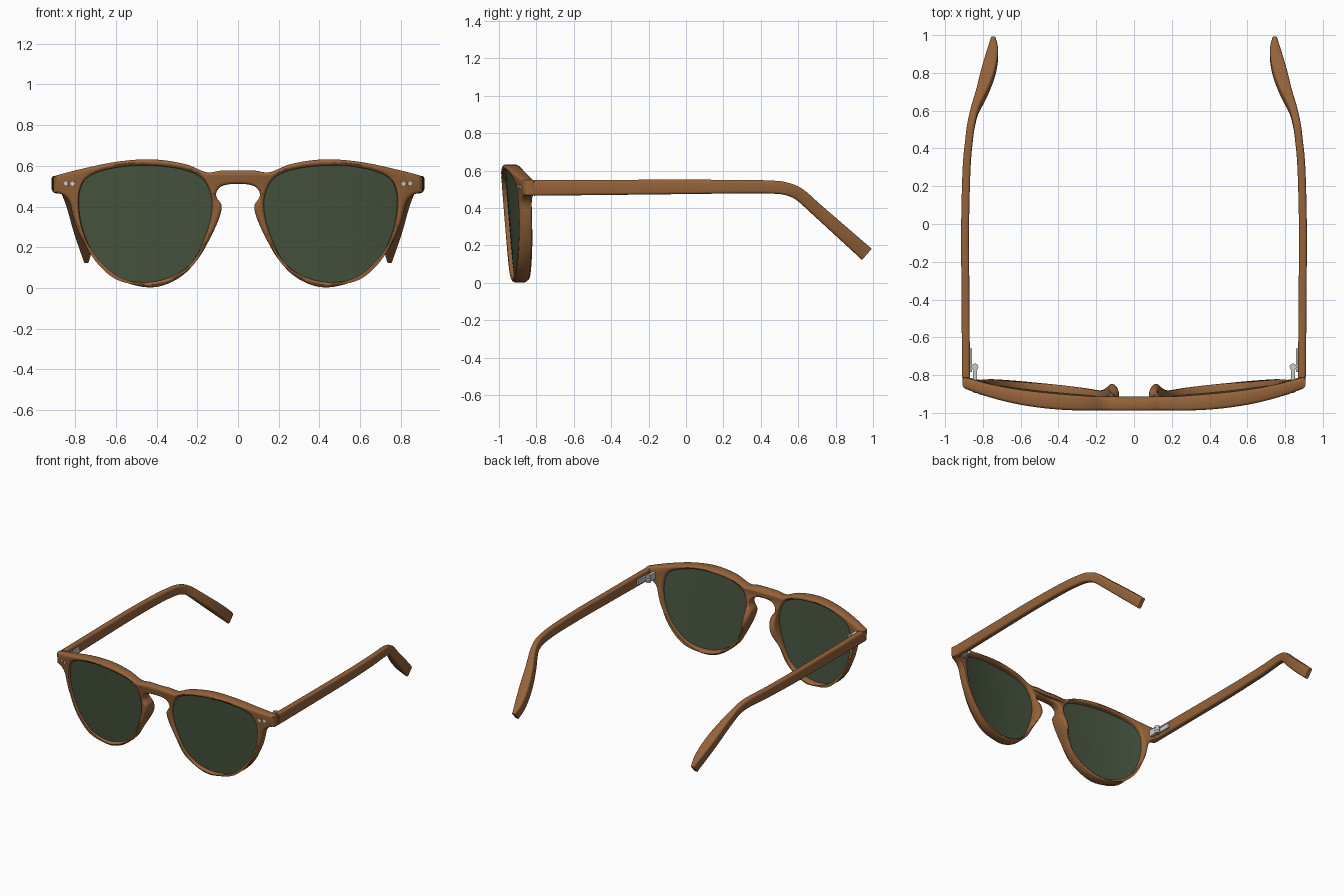
import bpy, bmesh, math
from mathutils import Vector, Matrix
from mathutils.geometry import tessellate_polygon

if "Cube" in bpy.data.objects:
    bpy.data.objects.remove(bpy.data.objects["Cube"])


def material(name, rgba):
    m = bpy.data.materials.new(name)
    m.diffuse_color = rgba
    m.use_nodes = True
    m.node_tree.nodes["Principled BSDF"].inputs["Base Color"].default_value = m.diffuse_color
    return m


WOOD = material("warm_wood", (0.30, 0.125, 0.042, 1))
GREEN = material("green_tint", (0.062, 0.088, 0.050, 0.96))


def spline(points, n=6, closed=False):
    """Smooth curve through points of any dimension."""
    p = [Vector(q) for q in points]
    c = len(p)
    at = (lambda i: p[i % c]) if closed else (lambda i: p[max(0, min(c - 1, i))])
    out = []
    for i in range(c if closed else c - 1):
        a, b, d, e = at(i - 1), at(i), at(i + 1), at(i + 2)
        for k in range(n):
            t = k / n
            out.append((b * 2 + (d - a) * t + (a * 2 - b * 5 + d * 4 - e) * t ** 2
                        + (b * 3 - a - d * 3 + e) * t ** 3) * 0.5)
    return out if closed else out + [p[-1]]


def finish(bm, name, mat=None, mirror=False, angle=50):
    bmesh.ops.recalc_face_normals(bm, faces=bm.faces[:])
    me = bpy.data.meshes.new(name)
    bm.to_mesh(me)
    bm.free()
    ob = bpy.data.objects.new(name, me)
    bpy.context.collection.objects.link(ob)
    if mat:
        me.materials.append(mat)
    if mirror:
        ob.modifiers.new("mirror", "MIRROR").use_mirror_merge = False
    bpy.ops.object.select_all(action="DESELECT")
    bpy.context.view_layer.objects.active = ob
    ob.select_set(True)
    bpy.ops.object.shade_smooth_by_angle(angle=math.radians(angle))
    return ob


def strip(bm, a, b):
    for i in range(len(a)):
        j = (i + 1) % len(a)
        bm.faces.new((a[i], a[j], b[j], b[i]))


def front_y(x, z):
    """Wrapped and slightly tilted front surface."""
    return -0.987 + 0.16 * abs(x) ** 3 + 0.08 * (0.55 - z)


def depth(x, z):
    """Frame thickness, swelling into the nose pads."""
    x = abs(x)
    nose = 0.055 * math.exp(-((x - 0.11) / 0.06) ** 2 - ((z - 0.33) / 0.12) ** 2)
    return 0.058 + 0.025 * math.sin(math.pi * min(x / 0.907, 1)) + nose


def oriented(loop, ccw):
    area = sum(a.x * b.y - b.x * a.y for a, b in zip(loop, loop[1:] + loop[:1]))
    return loop if (area > 0) == ccw else loop[::-1]


# Outlines of the right half, (x, z)
top = spline([(0, .578), (.08, .577), (.155, .569), (.25, .606), (.36, .627),
              (.47, .632), (.617, .617), (.79, .580), (.907, .549)])
low = spline([(.907, .470), (.86, .457), (.828, .422), (.812, .36), (.79, .29),
              (.745, .2), (.68, .115), (.59, .044), (.47, .006), (.37, .012),
              (.27, .064), (.19, .152), (.127, .265), (.09, .35), (.081, .405),
              (.105, .445), (.104, .475), (.08, .5), (.04, .510), (0, .511)])
lens = spline([(.47, .603), (.3, .588), (.19, .55), (.142, .485), (.127, .397),
               (.152, .28), (.215, .142), (.3, .069), (.397, .034), (.495, .03),
               (.6, .059), (.69, .142), (.75, .25), (.78, .377), (.775, .485),
               (.73, .55), (.617, .588)], closed=True)


def flip(loop):
    return [Vector((-p.x, p.y)) for p in loop]


# Front frame: rounded edge strips around every outline, capped front and back
half = top + low
loops = [oriented(half + flip(half[1:-1])[::-1], True),
         oriented(lens, False), oriented(flip(lens), False)]
B = 0.014
rows = [(B, 0, 0), (.3 * B, 0, .3 * B), (0, 0, B), (0, 1, -B), (.3 * B, 1, -.3 * B), (B, 1, 0)]
bm = bmesh.new()
caps = {0: [], 5: []}
flat = []
for loop in loops:
    n = len(loop)
    normals = []
    for i in range(n):
        t = (loop[(i + 1) % n] - loop[i - 1]).normalized()
        normals.append(Vector((-t.y, t.x)))
    prev = None
    for r, (inset, side, off) in enumerate(rows):
        ring = []
        for p, nv in zip(loop, normals):
            q = p + nv * inset
            ring.append(bm.verts.new((q.x, front_y(*q) + depth(*q) * side + off, q.y)))
        if prev:
            strip(bm, prev, ring)
        if r in caps:
            caps[r] += ring
        prev = ring
    flat.append([Vector((*(p + nv * B), 0)) for p, nv in zip(loop, normals)])
for tri in tessellate_polygon(flat):
    for ring in caps.values():
        try:
            bm.faces.new([ring[i] for i in tri])
        except ValueError:
            pass
finish(bm, "front_frame", WOOD)

# Lenses: curved discs seated in the rims
bm = bmesh.new()
mid = sum(lens, Vector((0, 0))) / len(lens)
edges = []
for off in (0.022, 0.042):
    prev = None
    for s in (1.015, .85, .65, .45, .25, .1):
        ring = []
        for p in lens:
            q = mid + (p - mid) * s
            ring.append(bm.verts.new((q.x, front_y(*q) + off, q.y)))
        if prev:
            strip(bm, prev, ring)
        else:
            edges.append(ring)
        prev = ring
    bm.faces.new(prev)
strip(bm, *edges)
finish(bm, "lenses", GREEN, mirror=True)

# Temples: rounded bar swept through stations (y, z, height, inner x, outer x)
stations = spline([(-.812, .508, .085, .868, .910), (-.3, .511, .080, .872, .914),
                   (0, .513, .077, .873, .915), (.3, .514, .072, .865, .907),
                   (.45, .512, .070, .852, .893), (.53, .504, .068, .840, .882),
                   (.604, .474, .067, .820, .864), (.70, .390, .068, .772, .835),
                   (.80, .301, .072, .735, .810), (.90, .212, .076, .719, .780),
                   (.967, .152, .079, .732, .758)], 5)
bm = bmesh.new()
prev = None
for i, s in enumerate(stations):
    y, z, h, xi, xo = s
    a, b = stations[max(i - 1, 0)], stations[min(i + 1, len(stations) - 1)]
    t = Vector((b[0] - a[0], b[1] - a[1])).normalized()
    w, r = (xo - xi) / 2, min(.013, (xo - xi) * .4)
    ring = []
    for c, (sx, sv) in enumerate(((1, 1), (-1, 1), (-1, -1), (1, -1))):
        for k in range(4):
            ang = math.pi / 2 * (c + k / 3)
            u = sx * (w - r) + r * math.cos(ang)
            v = sv * (h / 2 - r) + r * math.sin(ang)
            ring.append(bm.verts.new(((xi + xo) / 2 + u, y - t.y * v, z + t.x * v)))
    if prev:
        strip(bm, prev, ring)
    else:
        bm.faces.new(ring)
    prev = ring
bm.faces.new(prev)
finish(bm, "temples", WOOD, mirror=True)


def box(bm, loc, size):
    bmesh.ops.create_cube(bm, size=1, matrix=Matrix.Translation(loc) @ Matrix.Diagonal((*size, 1)))


def cylinder(bm, loc, r, h, rot=Matrix()):
    bmesh.ops.create_cone(bm, cap_ends=True, segments=20, radius1=r, radius2=r, depth=h,
                          matrix=Matrix.Translation(loc) @ rot)


# Hinges: knuckles, a plate on the temple and a leaf on the frame
bm = bmesh.new()
for k in (-1, 0, 1):
    cylinder(bm, (.842, -.757, .505 + k * .019), .018, .017)
cylinder(bm, (.842, -.757, .505), .009, .062)
box(bm, (.864, -.722, .505), (.014, .125, .034))
box(bm, (.853, -.757, .505), (.022, .022, .018))
box(bm, (.842, -.797, .505), (.020, .075, .050))
finish(bm, "hinges", mirror=True, angle=30)

# Rivets on the end pieces
bm = bmesh.new()
for x in (.810, .843):
    cylinder(bm, (x, front_y(x, .512) + .002, .512), .011, .014,
             Matrix.Rotation(math.radians(17), 4, "Z") @ Matrix.Rotation(math.pi / 2, 4, "X"))
finish(bm, "rivets", mirror=True, angle=30)
